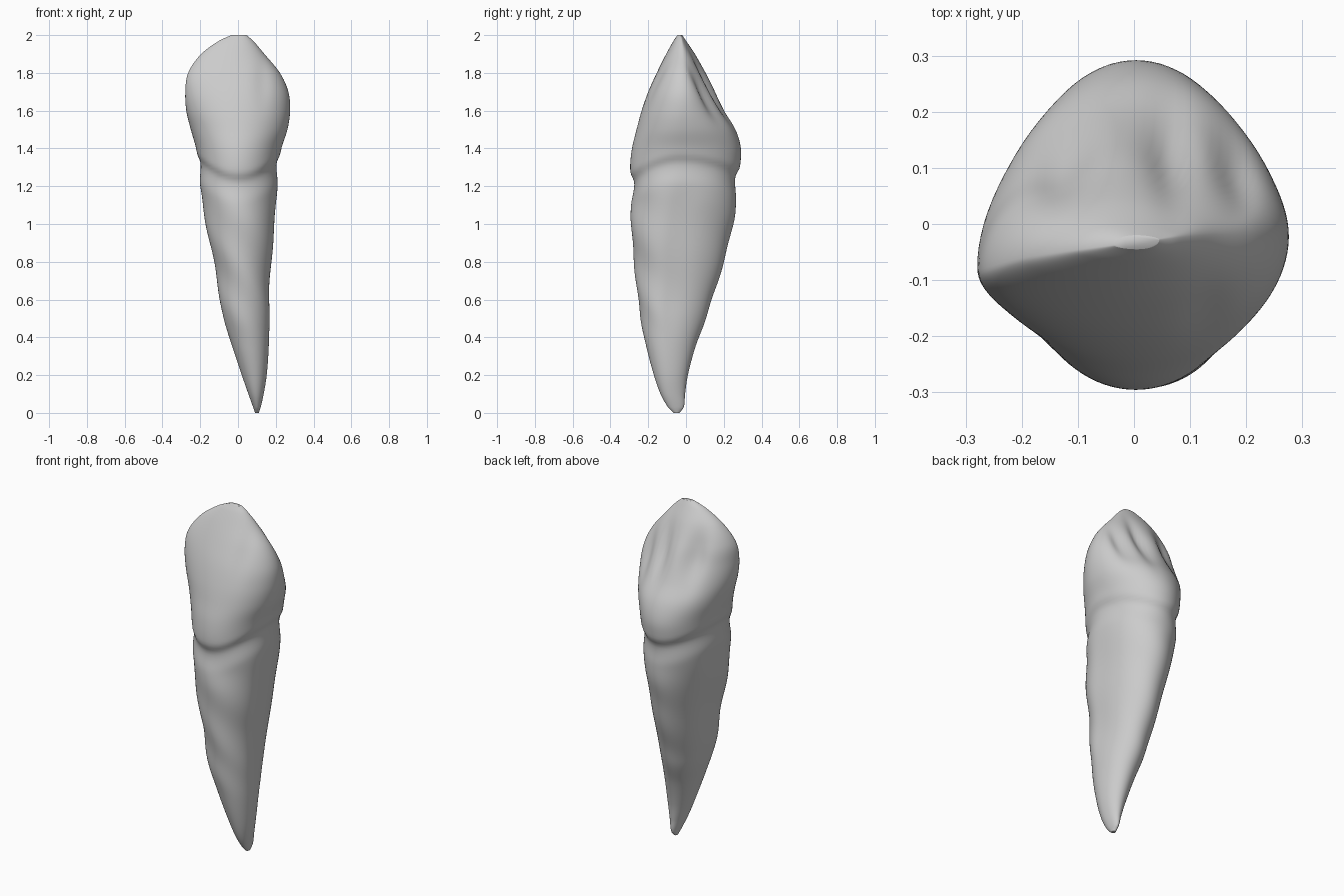
import bpy, bmesh, math

cube = bpy.data.objects.get("Cube")
if cube:
    bpy.data.objects.remove(cube, do_unlink=True)

SIDES, RINGS = 96, 180

# Outline stations: height, right edge, left edge, front, back, widest depth
STATIONS = [
    (0.00, 0.09, 0.11, -0.065, -0.035, -0.05),
    (0.03, 0.08, 0.12, -0.095, -0.012, -0.06),
    (0.10, 0.055, 0.136, -0.135, -0.005, -0.08),
    (0.20, 0.02, 0.152, -0.17, 0.01, -0.09),
    (0.35, -0.03, 0.163, -0.21, 0.05, -0.1),
    (0.50, -0.08, 0.168, -0.24, 0.105, -0.1),
    (0.75, -0.123, 0.176, -0.27, 0.185, -0.09),
    (1.00, -0.175, 0.2, -0.29, 0.25, -0.07),
    (1.20, -0.205, 0.212, -0.288, 0.272, -0.04),
    (1.30, -0.208, 0.214, -0.296, 0.286, -0.03),
    (1.40, -0.222, 0.23, -0.286, 0.291, -0.03),
    (1.50, -0.25, 0.262, -0.262, 0.262, -0.03),
    (1.60, -0.274, 0.276, -0.235, 0.2, -0.04),
    (1.70, -0.279, 0.267, -0.2, 0.145, -0.05),
    (1.80, -0.264, 0.222, -0.155, 0.095, -0.05),
    (1.90, -0.195, 0.14, -0.105, 0.045, -0.04),
    (1.97, -0.1, 0.08, -0.066, 0.0, -0.035),
    (2.00, -0.035, 0.045, -0.045, -0.02, -0.033),
]


def station(z):
    """Smooth cubic interpolation of the outline at height z."""
    i = 0
    while i < len(STATIONS) - 2 and z > STATIONS[i + 1][0]:
        i += 1
    a, b = STATIONS[i], STATIONS[i + 1]
    before, after = STATIONS[max(i - 1, 0)], STATIONS[min(i + 2, len(STATIONS) - 1)]
    h = b[0] - a[0]
    t = (z - a[0]) / h
    result = []
    for k in range(1, len(a)):
        m0 = (b[k] - before[k]) / (b[0] - before[0]) * h
        m1 = (after[k] - a[k]) / (after[0] - a[0]) * h
        d = b[k] - a[k]
        result.append(a[k] + t * (m0 + t * (3 * d - 2 * m0 - m1 + t * (m0 + m1 - 2 * d))))
    return result


def bump(value, centre, width):
    return math.exp(-((value - centre) / width) ** 2)


def smooth(lo, hi, v):
    t = min(max((v - lo) / (hi - lo), 0), 1)
    return t * t * (3 - 2 * t)


def surface_point(angle, z):
    right, left, front, back, mid = station(z)
    c, s = math.cos(angle), math.sin(angle)
    cx, rx = (left + right) / 2, (left - right) / 2
    ry = back - mid if s > 0 else mid - front
    # Root sides are slightly hollow, and a neck groove follows an arched line
    root = smooth(0.3, 0.6, z) * (1 - smooth(1.1, 1.3, z))
    neck_line = 1.235 + 0.1 * c * c + (0.03 if s > 0 else 0) * s * s
    below = neck_line - z
    groove = 0.012 * smooth(-0.035, 0.01, below) * (1 - smooth(0.01, 0.13, below))
    shrink = 1 - groove / max(rx, 0.05)
    x = cx + rx * c * shrink * (1 - 0.04 * root * bump(s, 0.1, 0.3))
    y = mid + ry * s * shrink
    # Biting edge is turned slightly about the vertical axis
    y += 0.12 * (x - cx) * smooth(1.45, 1.75, z) * (1 - abs(s))
    # Hollows and ridges on the inner face of the crown
    if s > 0:
        fade = smooth(0.05, 0.5, s)
        y -= fade * 0.028 * bump(x, -0.13, 0.05) * bump(z, 1.73, 0.13)
        y -= fade * 0.03 * bump(x, 0.065, 0.032) * bump(z, 1.72, 0.14)
        y -= fade * 0.03 * bump(x, 0.18, 0.035) * bump(z, 1.68, 0.12)
        y += fade * 0.012 * bump(x, -0.03, 0.05) * bump(z, 1.75, 0.12)
    else:
        # Faint upright furrow on the outer face
        y += 0.008 * bump(x, 0.13, 0.04) * bump(z, 1.75, 0.12)
    # Gentle unevenness along the root
    x += 0.003 * root * math.sin(17 * z + 2 * angle)
    y += 0.003 * root * math.sin(21 * z + 3 * angle)
    return x, y, z


# Tooth body lofted from the root tip to the biting edge
bm = bmesh.new()
rings = []
for j in range(RINGS + 1):
    # Rings crowd together towards both ends
    z = 1 - math.cos(math.pi * j / RINGS)
    rings.append([bm.verts.new(surface_point(math.tau * i / SIDES, z)) for i in range(SIDES)])
for lower, upper in zip(rings, rings[1:]):
    for i in range(SIDES):
        n = (i + 1) % SIDES
        bm.faces.new((lower[i], lower[n], upper[n], upper[i]))
bm.faces.new(list(reversed(rings[0])))
bm.faces.new(rings[-1])
bmesh.ops.recalc_face_normals(bm, faces=bm.faces)
mesh = bpy.data.meshes.new("tooth")
bm.to_mesh(mesh)
bm.free()
tooth = bpy.data.objects.new("tooth", mesh)
bpy.context.collection.objects.link(tooth)

# Plain grey surface
grey = bpy.data.materials.new("light grey")
grey.use_nodes = True
colour = (0.6, 0.6, 0.6, 1)
grey.diffuse_color = colour
grey.node_tree.nodes["Principled BSDF"].inputs["Base Color"].default_value = colour
mesh.materials.append(grey)

# Soften the surface
relax = tooth.modifiers.new("relax", 'SMOOTH')
relax.factor = 0.5
relax.iterations = 3
bpy.context.view_layer.objects.active = tooth
tooth.select_set(True)
bpy.ops.object.shade_smooth_by_angle(angle=math.radians(60))
